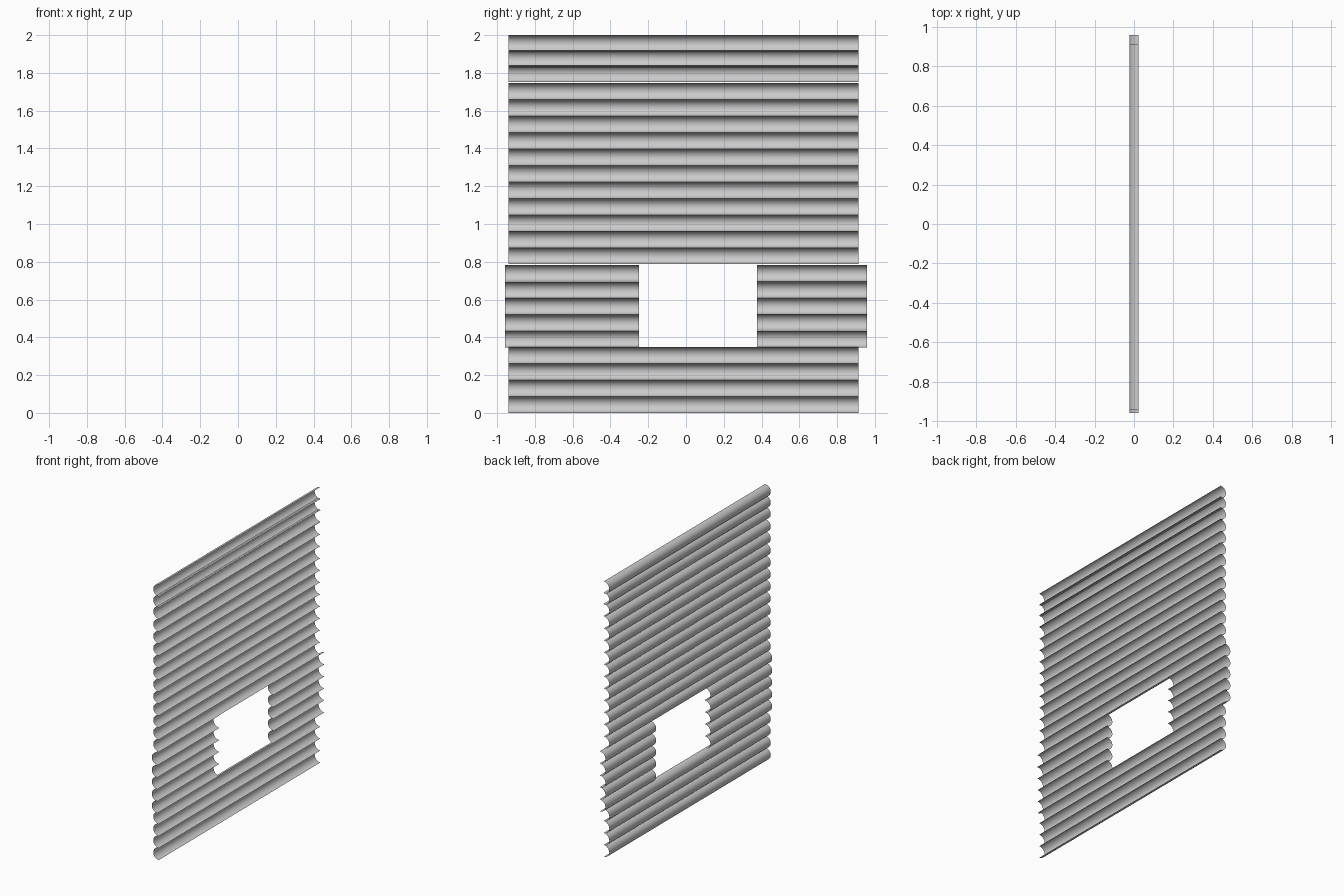
import bpy, bmesh, math

if "Cube" in bpy.data.objects:
    bpy.data.objects.remove(bpy.data.objects["Cube"])

HEIGHT = 0.0875   # height of one slat
DEPTH = 0.045     # depth of the half-round profile
SEGS = 16


def slat(name, y0, y1, top):
    """Thin half-round sheet, bulging to -x and running along y."""
    bm = bmesh.new()
    rows = []
    for i in range(SEGS + 1):
        a = math.pi * i / SEGS
        x = 0.0225 - DEPTH * math.sin(a)
        z = top - HEIGHT / 2 + HEIGHT / 2 * math.cos(a)
        rows.append([bm.verts.new((x, y, z)) for y in (y0, y1)])
    for a, b in zip(rows, rows[1:]):
        f = bm.faces.new((a[0], a[1], b[1], b[0]))
        f.smooth = True
    me = bpy.data.meshes.new(name)
    bm.to_mesh(me)
    bm.free()
    ob = bpy.data.objects.new(name, me)
    bpy.context.collection.objects.link(ob)
    return ob


# Full-width slats: three tight ones on top, a long run, and the bottom rows
tops = [2.0, 1.9195, 1.838]
tops += [1.7455 - 0.0871 * i for i in range(11)]
tops += [0.3485 - 0.087 * i for i in range(4)]
for i, t in enumerate(tops):
    slat(f"wall_slat_{i + 1}", -0.94, 0.912, t)

# Short slats on either side of the window opening
for i, t in enumerate([0.784, 0.693, 0.608, 0.520, 0.434]):
    slat(f"window_left_slat_{i + 1}", -0.957, -0.248, t)
for i, t in enumerate([0.784, 0.695, 0.609, 0.524, 0.434]):
    slat(f"window_right_slat_{i + 1}", 0.375, 0.957, t)
